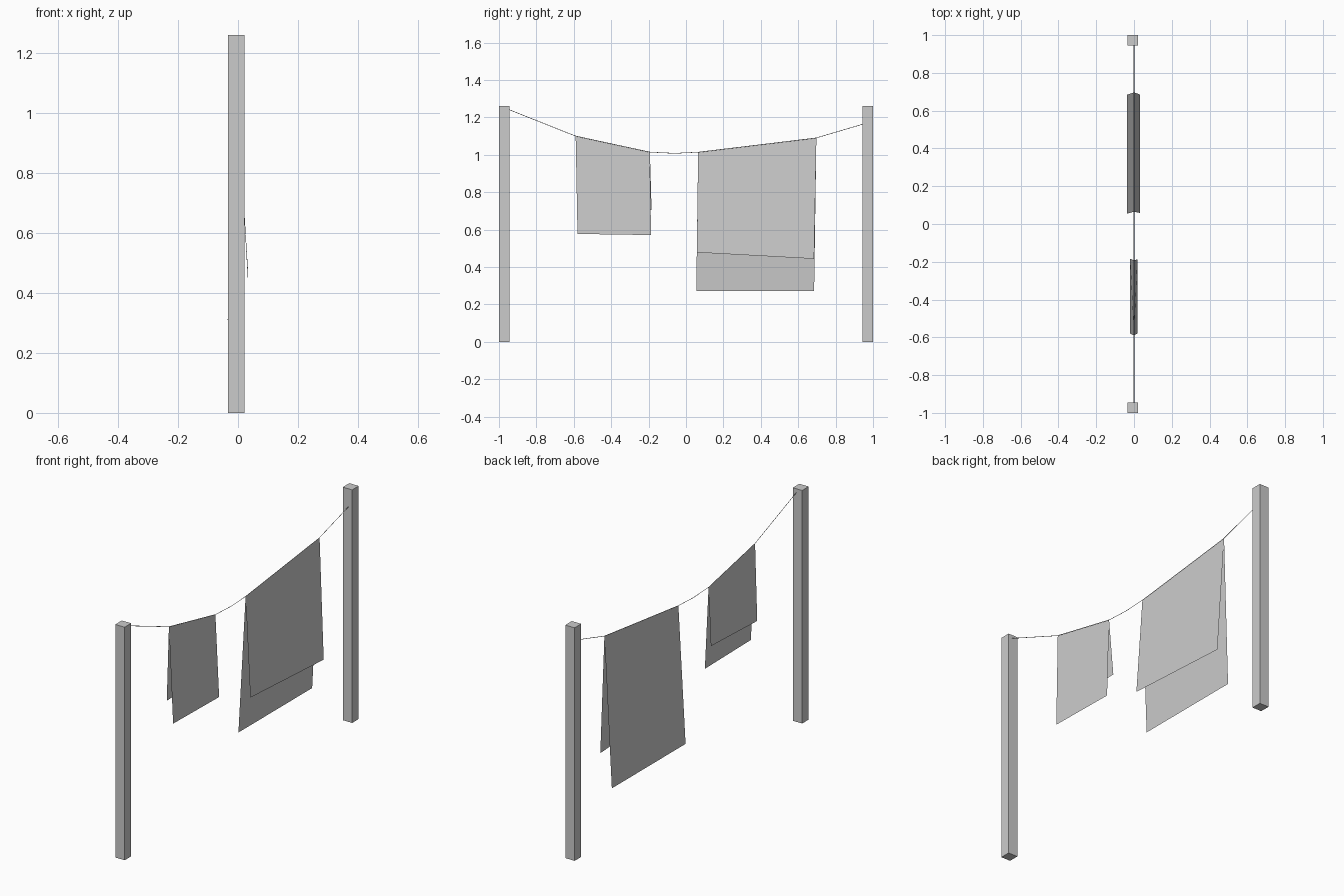
import bpy

if "Cube" in bpy.data.objects:
    bpy.data.objects.remove(bpy.data.objects["Cube"])

POST_W, POST_H, POST_X = 0.056, 1.26, -0.006


def mesh_object(name, verts, faces):
    mesh = bpy.data.meshes.new(name)
    mesh.from_pydata(verts, [], faces)
    mesh.update()
    obj = bpy.data.objects.new(name, mesh)
    bpy.context.collection.objects.link(obj)
    return obj


def post(name, side):
    bpy.ops.mesh.primitive_cube_add(
        size=1, location=(POST_X, side * (1 - POST_W / 2), POST_H / 2))
    obj = bpy.context.object
    obj.name = name
    obj.scale = (POST_W, POST_W, POST_H)
    bpy.ops.object.transform_apply(location=False, rotation=False, scale=True)


def cloth(name, ridge, right_hem, left_hem):
    # folded sheet: two flaps sharing the ridge on the line
    mesh_object(name, ridge + right_hem + left_hem,
                [(0, 2, 3, 1), (0, 1, 5, 4)])


# Two square posts
post("front_post", -1)
post("back_post", 1)

# Thin sagging line
path = [(-0.95, 1.243), (-0.59, 1.10), (-0.19, 1.014), (-0.06, 1.008),
        (0.065, 1.014), (0.695, 1.09), (0.95, 1.165)]
curve = bpy.data.curves.new("washing_line", 'CURVE')
curve.dimensions = '3D'
curve.bevel_depth = 0.0015
curve.bevel_resolution = 0
spline = curve.splines.new('POLY')
spline.points.add(len(path) - 1)
for p, (y, z) in zip(spline.points, path):
    p.co = (0, y, z, 1)
line = bpy.data.objects.new("washing_line", curve)
bpy.context.collection.objects.link(line)

# Hanging cloths, each draped over the line
cloth("small_cloth",
      [(0, -0.59, 1.102), (0, -0.193, 1.015)],
      [(0.018, -0.58, 0.577), (0.018, -0.187, 0.571)],
      [(-0.02, -0.58, 0.69), (-0.02, -0.184, 0.705)])
cloth("large_cloth",
      [(0, 0.065, 1.015), (0, 0.697, 1.092)],
      [(0.033, 0.058, 0.478), (0.033, 0.685, 0.444)],
      [(-0.036, 0.055, 0.272), (-0.036, 0.685, 0.272)])
